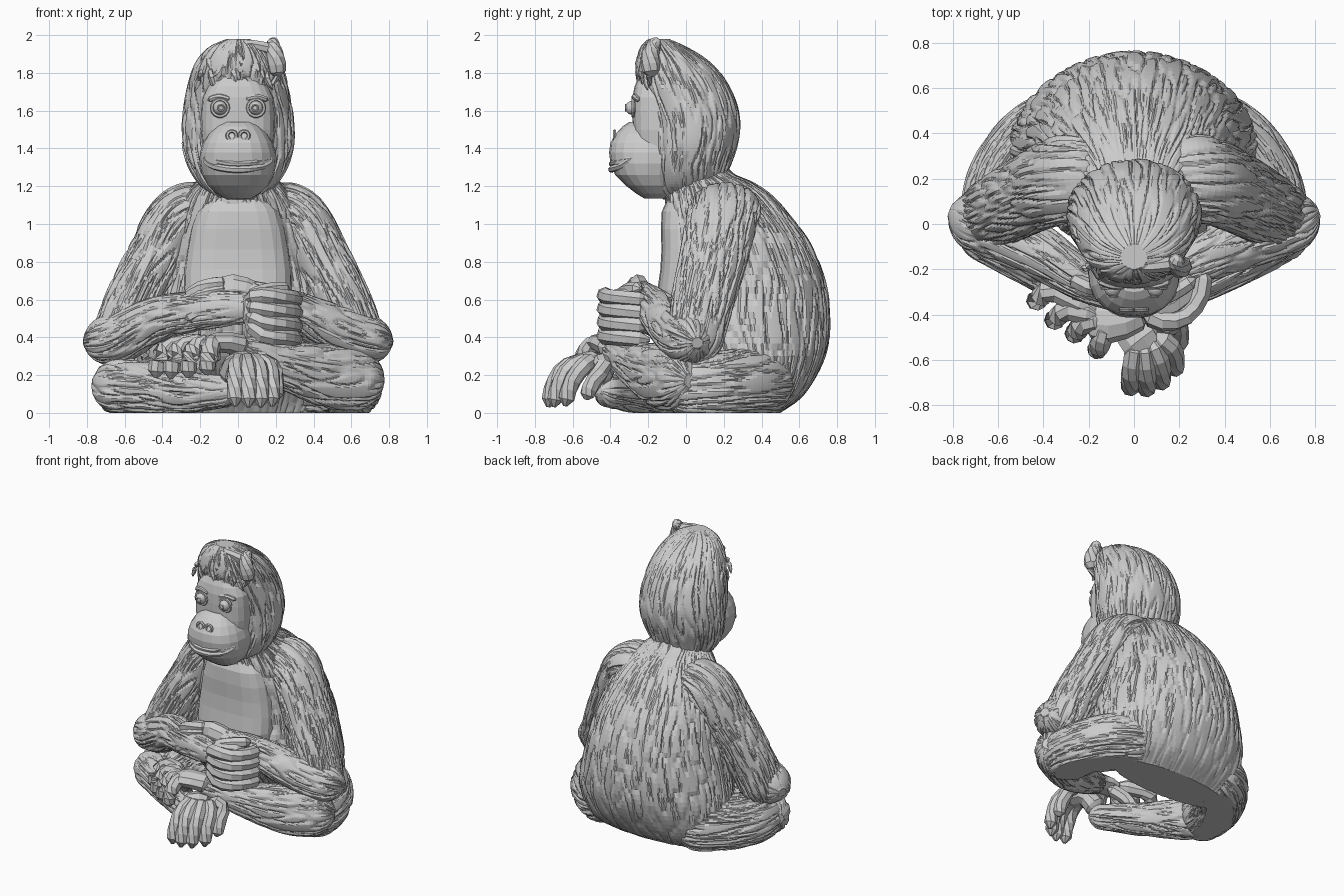
import bpy, math, random
from mathutils import Vector, noise

random.seed(4)
Z = Vector((0, 0, 1))
Y = Vector((0, 1, 0))


def spline(rows, n):
    """Catmull-Rom through rows of numbers."""
    out = []
    for i in range(n + 1):
        f = i / n * (len(rows) - 1)
        k = min(int(f), len(rows) - 2)
        t = f - k
        p0, p1, p2, p3 = (rows[max(0, min(len(rows) - 1, k + j))] for j in (-1, 0, 1, 2))
        out.append([0.5 * (2 * b + (c - a) * t + (2 * a - 5 * b + 4 * c - d) * t * t
                           + (3 * b - a - 3 * c + d) * t ** 3) for a, b, c, d in zip(p0, p1, p2, p3)])
    return out


def loft(name, rows, sides=8, steps=6, fur=0.0, ref=Z, flat=False, power=2.0, dome=True, swirl=0.0):
    """Skin of rings (x, y, z, half width, half height), optionally carved with fur grooves."""
    rings = spline(rows, steps)
    ctr = [Vector(r[:3]) for r in rings]
    dist = [0.0]
    for a, b in zip(ctr, ctr[1:]):
        dist.append(dist[-1] + (b - a).length)
    mean = sum(r[3] + r[4] for r in rings) / (2 * len(rings))
    seed = random.random() * 50
    verts, faces = [], []
    for i, r in enumerate(rings):
        if flat:
            u, v = Vector((1, 0, 0)), Y
        else:
            tan = (ctr[min(i + 1, steps)] - ctr[max(i - 1, 0)]).normalized()
            u = ref.cross(tan).normalized()
            v = tan.cross(u)
        s = 1.0
        if dome and not flat:
            for d, end in ((dist[i], rings[0]), (dist[-1] - dist[i], rings[-1])):
                rad = max(end[3], end[4])
                if d < rad:
                    s *= math.sqrt(max(0.06, 1 - (1 - d / rad) ** 2))
        for j in range(sides):
            a = 2 * math.pi * j / sides
            c, w = math.cos(a), math.sin(a)
            k = 1.0
            if fur:
                b = a + swirl * dist[i]
                n = noise.noise(Vector((math.cos(b) * mean * 30, math.sin(b) * mean * 30,
                                        dist[i] * 5 + seed)))
                k -= fur / max(mean, r[3] * s) * max(0, 1 - abs(n) / 0.25)
            c = math.copysign(abs(c) ** (2 / power), c)
            w = math.copysign(abs(w) ** (2 / power), w)
            p = ctr[i] + u * (c * r[3] * s * k) + v * (w * r[4] * s * k)
            p.z = max(p.z, 0.0)
            verts.append(p)
    for i in range(steps):
        for j in range(sides):
            m = (j + 1) % sides
            faces.append((i * sides + j, i * sides + m, (i + 1) * sides + m, (i + 1) * sides + j))
    faces.append(tuple(reversed(range(sides))))
    faces.append(tuple(range(steps * sides, (steps + 1) * sides)))
    me = bpy.data.meshes.new(name)
    me.from_pydata(verts, [], faces)
    ob = bpy.data.objects.new(name, me)
    bpy.context.collection.objects.link(ob)
    return ob


def stack(rows):
    """(z, half width, front y, back y) to horizontal ring rows."""
    return [(0, (f + b) / 2, z, w, (b - f) / 2) for z, w, f, b in rows]


def cord(name, pts, r, tip=0.85, sides=7, steps=7):
    """Low-poly finger, toe, lip or lock of hair."""
    n = len(pts) - 1
    rows = [(*p, r * (1 - (1 - tip) * i / n), r * (1 - (1 - tip) * i / n)) for i, p in enumerate(pts)]
    return loft(name, rows, sides, steps, ref=Vector((0.31, 0.25, 0.92)))


# Furry torso with a flat seat, and smooth chest panel
loft("torso", stack([(0, .47, .2, .5), (.1, .52, .12, .63), (.3, .55, -.06, .74), (.5, .51, -.13, .765),
                     (.7, .46, -.11, .74), (.9, .41, -.11, .66), (1.05, .36, -.11, .55), (1.15, .3, -.11, .46),
                     (1.22, .23, -.1, .36), (1.27, .18, -.09, .25), (1.34, .15, -.06, .2)]),
     400, 60, fur=.016, flat=True, swirl=.12)
loft("chest", stack([(.5, .27, -.15, .2), (.68, .29, -.15, .2), (.8, .28, -.13, .2), (.93, .26, -.132, .2),
                     (1.05, .23, -.132, .2), (1.13, .17, -.1, .2)]), 20, 6, flat=True, power=3)

# Furry head
loft("head", stack([(1.13, .12, -.12, .12), (1.2, .2, -.18, .2), (1.3, .265, -.2, .235), (1.42, .298, -.2, .275),
                    (1.55, .297, -.21, .288), (1.68, .28, -.235, .255), (1.8, .25, -.265, .185),
                    (1.88, .21, -.26, .1), (1.94, .15, -.24, .0), (1.98, .06, -.2, -.09)]),
     300, 56, fur=.014, flat=True, swirl=.2)

# Smooth face and muzzle
loft("face", stack([(1.34, .17, -.27, 0), (1.45, .195, -.28, 0), (1.6, .195, -.285, 0), (1.7, .18, -.28, 0),
                    (1.77, .12, -.255, 0)]), 20, 6, flat=True, power=2.8)
loft("muzzle", stack([(1.135, .07, -.22, -.08), (1.18, .14, -.29, -.05), (1.26, .19, -.375, -.03),
                      (1.35, .205, -.405, 0), (1.43, .185, -.4, 0), (1.5, .14, -.355, -.03),
                      (1.54, .09, -.3, -.08)]), 20, 9, flat=True, power=2.3)
for nm, dz, r in (("upper_lip", .015, .014), ("lower_lip", -.015, .018)):
    cord(nm, [(-.185, -.285, 1.35), (-.14, -.34, 1.325 + dz), (-.07, -.388, 1.308 + dz), (0, -.395, 1.303 + dz),
              (.07, -.388, 1.308 + dz), (.14, -.34, 1.325 + dz), (.185, -.285, 1.35)], r, 1, 6, 14)


def ring(name, loc, major, minor):
    bpy.ops.mesh.primitive_torus_add(major_segments=14, minor_segments=6, major_radius=major,
                                     minor_radius=minor, location=loc, rotation=(math.pi / 2, 0, 0))
    bpy.context.object.name = name


# Eyes, lids, nostrils, brows
for s in (-1, 1):
    bpy.ops.mesh.primitive_uv_sphere_add(segments=14, ring_count=9, radius=.037, location=(s * .095, -.285, 1.615))
    bpy.context.object.name = "eye"
    ring("pupil_rim", (s * .09, -.319, 1.615), .016, .005)
    ring("eyelid", (s * .095, -.28, 1.615), .044, .01)
    ring("nostril", (s * .033, -.378, 1.468), .024, .01)
    cord("brow", [(s * .16, -.25, 1.655), (s * .1, -.272, 1.675), (s * .04, -.275, 1.66)], .016)

# Tuft and fringe locks
cord("tuft", [(.21, -.18, 1.78), (.2, -.19, 1.88), (.185, -.17, 1.945), (.2, -.14, 1.975)], .058, .5, 8, 9)
cord("crown_lock", [(.2, -.17, 1.92), (.05, -.19, 1.95), (-.1, -.18, 1.93)], .035, .6)
for i in range(14):
    x = -.19 + .38 * i / 13
    z = 1.82 - 1.2 * x * x + random.uniform(-.04, .04)
    y = -.25 + 1.6 * x * x
    cord("fringe_lock", [(x, y + .02, z + .06), (x + random.uniform(-.03, .03), y - .004, z),
                         (x + random.uniform(-.05, .05), y + .005, z - .06)], .022, .5, 5, 4)

# Upper arms and thighs, mirrored
for s in (-1, 1):
    loft("upper_arm", [(s * .08, .22, 1.1, .12, .17), (s * .3, .2, 1.05, .155, .195), (s * .45, .14, .8, .155, .18),
                       (s * .58, .07, .52, .155, .165), (s * .68, .02, .26, .135, .145)],
         140, 60, fur=.014, ref=Y, swirl=.6 * s)
    loft("thigh", [(s * .22, .46, .17, .2, .2), (s * .45, .33, .16, .19, .19), (s * .58, .12, .145, .18, .18),
                   (s * .59, -.14, .14, .16, .165)], 140, 45, fur=.014, swirl=.5)

# Forearms: one crosses in front, the other rests behind it
loft("front_forearm", [(-.81, .06, .37, .13, .12), (-.63, -.01, .4, .14, .135), (-.42, -.12, .5, .12, .12),
                       (-.2, -.26, .54, .09, .105), (.1, -.37, .56, .06, .08)], 120, 60, fur=.012, swirl=.5)
loft("rear_forearm", [(.81, .06, .37, .13, .12), (.63, -.01, .4, .14, .135), (.42, -.09, .48, .13, .125),
                      (.22, -.18, .57, .1, .1), (0, -.26, .64, .06, .075)], 120, 60, fur=.012, swirl=-.5)

# Shins: crossed, one on top
loft("upper_shin", [(.76, .02, .17, .13, .15), (.52, -.12, .19, .12, .175), (.26, -.26, .25, .1, .13),
                    (-.04, -.4, .35, .07, .07)], 120, 55, fur=.012, swirl=.5)
loft("lower_shin", [(-.76, .02, .15, .13, .14), (-.52, -.12, .135, .12, .14), (-.26, -.28, .11, .1, .11),
                    (0, -.46, .12, .07, .08)], 120, 55, fur=.012, swirl=-.5)

# Gripping hand
loft("gripping_palm", [(.0, -.36, .56, .05, .08), (.1, -.38, .55, .055, .11), (.2, -.34, .52, .06, .14),
                       (.28, -.24, .5, .05, .13)], 9, 6)
for i in range(4):
    z = .612 - .07 * i
    cord("grip_finger", [(.04, -.39, .6 - .035 * i), (.13, -.43, z + .01), (.23, -.405, z), (.295, -.31, z - .005),
                         (.305, -.19, z - .015)], .046, .9, 7, 8)
cord("grip_thumb", [(.05, -.35, .61), (.16, -.31, .65), (.27, -.24, .66)], .042)

# Resting hand
loft("resting_palm", [(.14, -.22, .6, .06, .07), (.0, -.25, .655, .06, .075), (-.12, -.25, .64, .05, .1)], 9, 5)
for i in range(4):
    cord("resting_finger", [(-.06, -.26, .69 - .03 * i), (-.18, -.28 - .01 * i, .67 - .04 * i),
                            (-.28, -.24 - .02 * i, .61 - .04 * i)], .04)

# Front foot with toes reaching the ground
loft("front_foot", [(-.06, -.42, .15, .07, .09), (.01, -.49, .27, .09, .06), (.09, -.6, .24, .11, .05)], 9, 5)
for x, y, z in ((-.015, -.725, .035), (.055, -.73, .03), (.12, -.7, .03), (.18, -.64, .035), (.2, -.53, .07)):
    cord("front_toe", [(.02 + x * .4, -.5 + (y + .7) * .2, .285), (x * .9 + .005, y + .09, .24),
                       (x, y + .025, .14), (x, y, z)], .049, .85, 8)

# Crossed foot with toes hanging over the lower shin
loft("crossed_foot", [(.06, -.38, .34, .07, .07), (-.08, -.43, .375, .09, .055), (-.22, -.42, .35, .12, .05)], 9, 5)
for x, y, z in ((-.435, -.335, .185), (-.355, -.42, .18), (-.265, -.48, .185), (-.165, -.55, .2)):
    cord("crossed_toe", [(-.1 + x * .12, -.42 + (y + .45) * .2, .38), (x * .8 - .01, y + .04, .35),
                         (x * .97, y, .28), (x, y, z)], .051, .85, 8)
cord("crossed_big_toe", [(-.1, -.38, .33), (-.2, -.3, .24), (-.24, -.26, .14)], .045)
